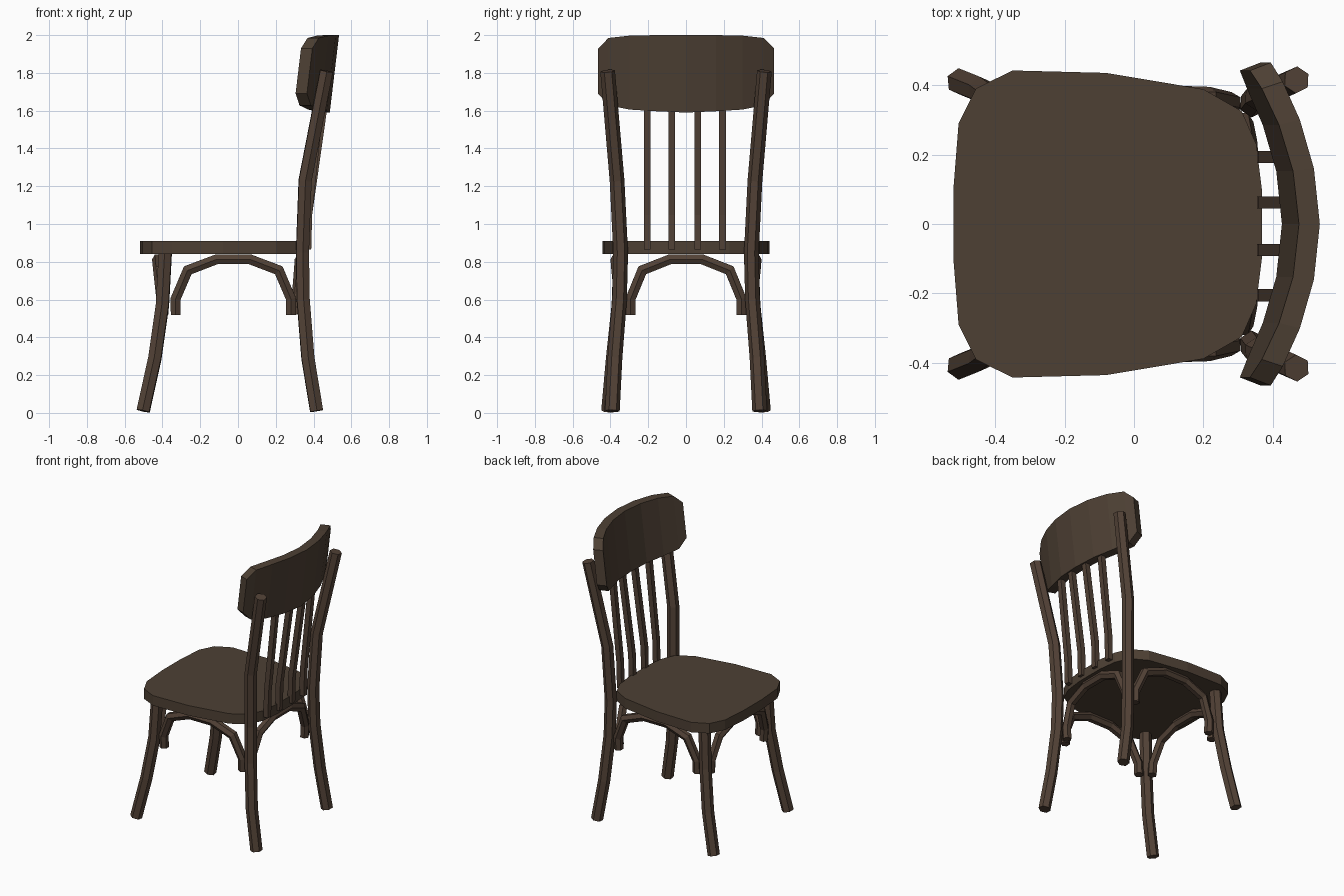
import bpy, bmesh, math
from mathutils import Vector

if "Cube" in bpy.data.objects:
    bpy.data.objects.remove(bpy.data.objects["Cube"])


def material(name, rgb):
    m = bpy.data.materials.new(name)
    m.diffuse_color = (*rgb, 1)
    m.use_nodes = True
    m.node_tree.nodes["Principled BSDF"].inputs["Base Color"].default_value = m.diffuse_color
    return m


FRAME = material("frame brown", (0.085, 0.054, 0.037))
PANEL = material("panel brown", (0.075, 0.051, 0.034))


def finish(bm, name, mat):
    bmesh.ops.recalc_face_normals(bm, faces=bm.faces[:])
    me = bpy.data.meshes.new(name)
    bm.to_mesh(me)
    bm.free()
    me.materials.append(mat)
    ob = bpy.data.objects.new(name, me)
    bpy.context.collection.objects.link(ob)
    return ob


def loft(name, rings, mat):
    """Skin closed rings of points and cap both ends."""
    bm = bmesh.new()
    rows = [[bm.verts.new(p) for p in r] for r in rings]
    n = len(rows[0])
    for a, b in zip(rows, rows[1:]):
        for i in range(n):
            j = (i + 1) % n
            bm.faces.new((a[i], a[j], b[j], b[i]))
    bm.faces.new(rows[0])
    bm.faces.new(rows[-1])
    return finish(bm, name, mat)


def tube(name, path, radius, ref, sides=6, turn=0.0):
    """Bent rod with mitred joints; ref is one axis of the cross-section."""
    pts = [Vector(p) for p in path]
    ref = Vector(ref)
    rings = []
    for i, p in enumerate(pts):
        din = (p - pts[max(i - 1, 0)]).normalized()
        dout = (pts[min(i + 1, len(pts) - 1)] - p).normalized()
        t = (din + dout).normalized()
        u = (ref - t * ref.dot(t)).normalized()
        v = t.cross(u)
        wide = 1.0
        if din.length > 0 and dout.length > 0:
            wide = 1 / max(0.7, t.dot(dout))
        ring = []
        for k in range(sides):
            a = turn + 2 * math.pi * k / sides
            ring.append(p + u * (radius * math.cos(a)) + v * (radius * wide * math.sin(a)))
        rings.append(ring)
    return loft(name, rings, FRAME)


# Seat: rounded outline, half mirrored across y
half = [(-0.52, 0.10), (-0.505, 0.29), (-0.455, 0.39), (-0.35, 0.442), (-0.08, 0.435),
        (0.20, 0.388), (0.31, 0.325), (0.352, 0.23), (0.368, 0.10)]
outline = half + [(x, -y) for x, y in reversed(half)]
loft("seat", [[(x, y, z) for x, y in outline] for z in (0.84, 0.91)], PANEL)

# Legs; the rear ones carry on upward as back posts
front = [(-0.502, 0.41, 0.01), (-0.44, 0.385, 0.29), (-0.40, 0.355, 0.57), (-0.385, 0.345, 0.85)]
rear = [(0.416, 0.39, 0.01), (0.37, 0.376, 0.29), (0.345, 0.352, 0.60), (0.341, 0.346, 0.85),
        (0.355, 0.365, 1.23), (0.468, 0.415, 1.81)]
for side, s in (("left", 1), ("right", -1)):
    for label, path in (("front_leg", front), ("rear_leg_and_post", rear)):
        ref = (1, s * 0.7, 0) if label == "front_leg" else (1, s * 0.5, 0)
        tube(f"{label}_{side}", [(x, s * y, z) for x, y, z in path], 0.039, ref)

# Bentwood arches under the four seat edges: (share of half span, height, share of bulge)
arch = [(-1, 0.52, 0), (-1, 0.605, 0.2), (-0.79, 0.755, 0.8), (-0.29, 0.813, 1)]
arch += [(-a, z, b) for a, z, b in reversed(arch)]
for side, s in (("left", 1), ("right", -1)):
    tube(f"side_arch_{side}", [(-0.025 + 0.305 * a, s * (0.345 + 0.025 * b), z)
                               for a, z, b in arch], 0.03, (0, 1, 0))
tube("front_arch", [(-0.397 - 0.028 * b, 0.293 * a, z) for a, z, b in arch], 0.03, (1, 0, 0))
tube("rear_arch", [(0.31 + 0.02 * b, 0.293 * a, z) for a, z, b in arch], 0.03, (1, 0, 0))

# Backrest slats
for i, y in enumerate((-0.205, -0.075, 0.062, 0.193)):
    top = 0.457 if abs(y) < 0.1 else 0.435
    tube(f"slat_{i + 1}", [(0.37, y, 0.865), (0.375, y, 1.05), (top, y, 1.63)],
         0.025, (1, 0, 0), 4, math.pi / 4)

# Curved, leaning top rail: (y, back x at the top, bottom z, top z)
cols = [(0, 0.535, 1.59, 2.0), (0.16, 0.518, 1.597, 2.0), (0.30, 0.478, 1.606, 1.997),
        (0.41, 0.430, 1.628, 1.985), (0.465, 0.402, 1.69, 1.93)]
cols = [(-y, x, a, b) for y, x, a, b in reversed(cols[1:])] + cols
rings = []
for y, x, lo, hi in cols:
    inner = y * 0.95
    lean = lambda z: x - 0.12 * (2 - z)
    rings.append([(lean(lo), y, lo), (lean(hi), y, hi),
                  (lean(hi) - 0.06, inner, hi), (lean(lo) - 0.06, inner, lo)])
loft("top_rail", rings, PANEL)
